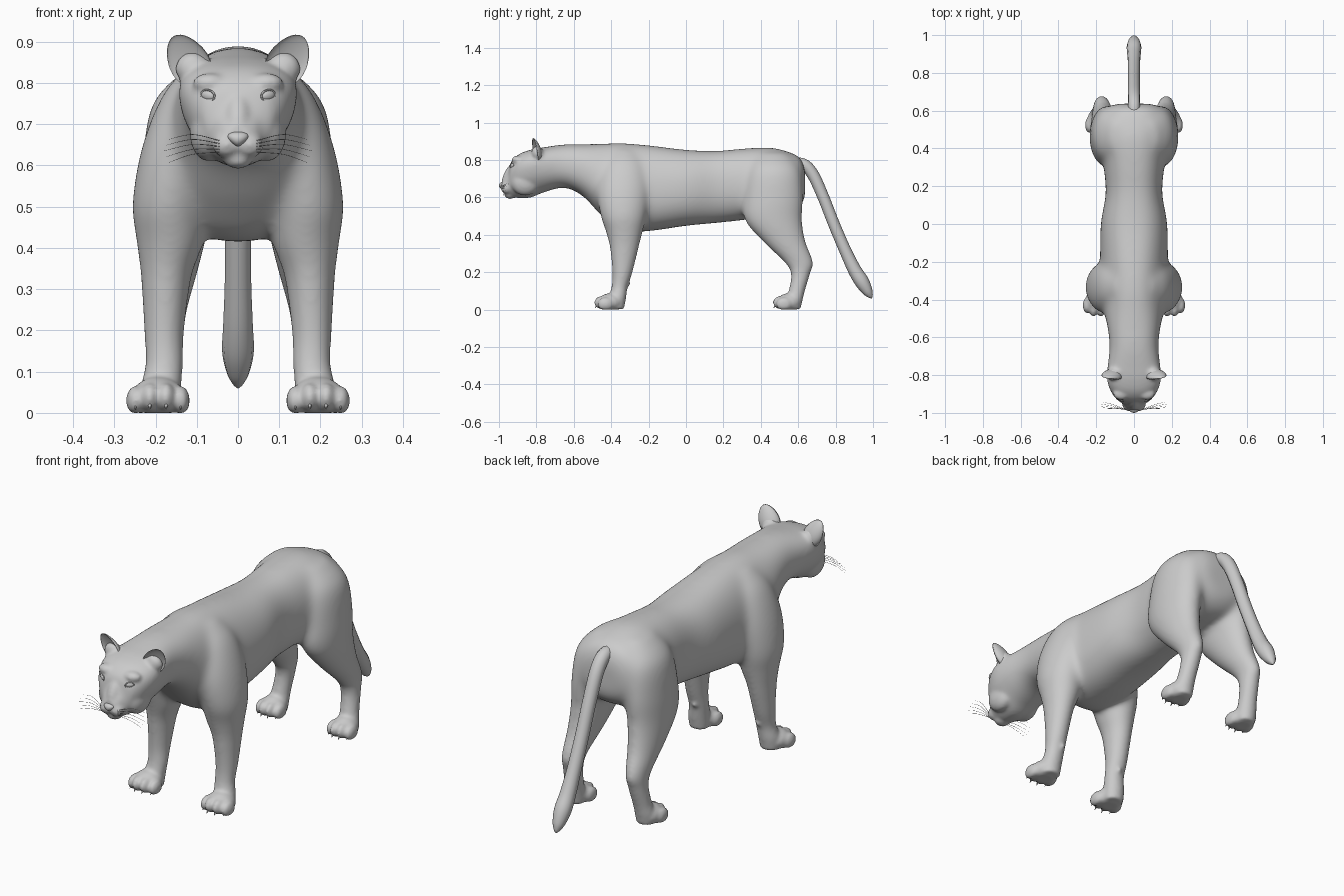
import bpy, bmesh, math
from mathutils import Vector, Matrix

if "Cube" in bpy.data.objects:
    bpy.data.objects.remove(bpy.data.objects["Cube"])


def smooth_rows(rows, steps=5):
    """Catmull-Rom interpolation through rows of numbers."""
    out = []
    for i in range(len(rows) - 1):
        a, b, c, d = (rows[max(0, min(len(rows) - 1, i + j))] for j in (-1, 0, 1, 2))
        for s in range(steps):
            t = s / steps
            out.append([0.5 * (2 * q + (r - p) * t + (2 * p - 5 * q + 4 * r - u) * t * t
                               + (3 * q - p - 3 * r + u) * t ** 3) for p, q, r, u in zip(a, b, c, d)])
    return out + [list(rows[-1])]


def power(v, e):
    return math.copysign(abs(v) ** e, v)


def loft(bm, rows, ring, n=48):
    """Skin closed rings made by ring(row, cos, sin) and cap both ends."""
    loops = []
    for row in smooth_rows(rows):
        loops.append([bm.verts.new(ring(row, math.cos(2 * math.pi * i / n), math.sin(2 * math.pi * i / n)))
                      for i in range(n)])
    for a, b in zip(loops, loops[1:]):
        for i in range(n):
            bm.faces.new((a[i], a[(i + 1) % n], b[(i + 1) % n], b[i]))
    bm.faces.new(loops[0])
    bm.faces.new(loops[-1])


def blob(bm, c, r, rot=Matrix.Identity(4)):
    """Ellipsoid that is flattened where it meets the ground."""
    m = Matrix.Translation(c) @ rot @ Matrix.Diagonal((*r, 1))
    vs = bmesh.ops.create_uvsphere(bm, u_segments=24, v_segments=16, radius=1, matrix=m)["verts"]
    for v in vs:
        v.co.z = max(v.co.z, 0)
    return vs


def finish(name, bm):
    bmesh.ops.recalc_face_normals(bm, faces=bm.faces)
    me = bpy.data.meshes.new(name)
    bm.to_mesh(me)
    bm.free()
    ob = bpy.data.objects.new(name, me)
    bpy.context.collection.objects.link(ob)
    me.shade_smooth()
    return ob


def bake(ob):
    """Apply all modifiers."""
    me = bpy.data.meshes.new_from_object(ob.evaluated_get(bpy.context.evaluated_depsgraph_get()))
    ob.modifiers.clear()
    ob.data = me
    me.shade_smooth()


def tube(name, paths, radius):
    """Curve tubes; each path point is x, y, z, radius factor."""
    cu = bpy.data.curves.new(name, "CURVE")
    cu.dimensions = "3D"
    cu.bevel_depth = radius
    cu.bevel_resolution = 4 if radius > 0.01 else 0
    cu.use_fill_caps = True
    for pts in paths:
        sp = cu.splines.new("POLY")
        pts = smooth_rows(pts, 6)
        sp.points.add(len(pts) - 1)
        for p, q in zip(sp.points, pts):
            p.co, p.radius = (*q[:3], 1), q[3]
        sp.use_smooth = True
    ob = bpy.data.objects.new(name, cu)
    bpy.context.collection.objects.link(ob)


def trunk_ring(r, c, s):
    y, top, bot, w, k = r
    return (w * power(c, 0.85) * (1 + k * s), y, (top + bot) / 2 + (top - bot) / 2 * power(s, 0.9))


# head, neck and torso: y, top z, bottom z, half width, upward widening
TRUNK = [(-.985, .69, .645, .026, 0), (-.972, .708, .63, .043, 0), (-.95, .745, .613, .062, 0),
         (-.932, .795, .603, .086, .22), (-.89, .833, .597, .115, .3), (-.83, .855, .6, .134, .32),
         (-.76, .868, .627, .138, .18), (-.65, .884, .652, .13, 0), (-.55, .885, .605, .14, 0),
         (-.45, .887, .5, .162, -.1), (-.35, .891, .422, .172, -.14), (-.2, .879, .42, .178, -.12),
         (0, .855, .448, .176, -.05), (.16, .849, .463, .15, 0), (.3, .861, .478, .16, -.05),
         (.45, .867, .5, .175, -.05), (.56, .84, .52, .17, 0), (.612, .81, .555, .145, 0),
         (.637, .75, .6, .095, 0)]
# legs: x, y, z, half width, half depth
FRONT = [(.075, -.33, .86, .025, .05), (.108, -.33, .78, .07, .11), (.137, -.335, .65, .095, .142),
         (.165, -.335, .51, .092, .125), (.164, -.33, .42, .083, .1), (.174, -.33, .33, .061, .076),
         (.179, -.34, .2, .048, .053), (.179, -.355, .12, .045, .043), (.187, -.368, .06, .049, .047),
         (.189, -.372, .003, .045, .04)]
HIND = [(.08, .46, .84, .04, .08), (.12, .47, .75, .088, .14), (.14, .467, .6, .092, .16),
        (.15, .467, .48, .085, .155), (.16, .525, .365, .068, .114), (.17, .602, .255, .047, .075),
        (.174, .612, .19, .042, .05), (.182, .592, .1, .042, .043), (.187, .575, .05, .047, .048),
        (.187, .572, .003, .042, .04)]

bm = bmesh.new()
loft(bm, TRUNK, trunk_ring)
claws = bmesh.new()
for side in (-1, 1):
    for rows, px, py, pw in ((FRONT, .194, -.405, .073), (HIND, .19, .55, .065)):
        loft(bm, rows, lambda r, c, s: (side * (r[0] + r[3] * c), r[1] + r[4] * s, r[2]))
        # paw with four toes and claws
        blob(bm, (side * px, py, .038), (pw * .88, .065, .05))
        for i, (dx, dy) in enumerate(((-.75, .014), (-.27, -.004), (.27, -.004), (.75, .014))):
            tx, ty, up = side * (px + dx * pw), py - .04 + dy, .008 * (abs(dx) < .5)
            blob(bm, (tx, ty, .03 + up), (pw * .31, .042, .036))
            bmesh.ops.create_cone(claws, cap_ends=True, segments=8, radius1=.005, radius2=.0005, depth=.016,
                                  matrix=Matrix.Translation((tx, ty - .034, .014))
                                  @ Matrix.Rotation(math.radians(140), 4, "X"))
    # dewclaw pad, muzzle pad, cheek, brow and ear root
    blob(bm, (side * .17, -.312, .14), (.014, .014, .018))
    blob(bm, (side * .028, -.957, .65), (.034, .034, .032))
    blob(bm, (side * .072, -.86, .68), (.045, .075, .07))
    blob(bm, (side * .068, -.90, .80), (.042, .032, .024))
    blob(bm, (side * .11, -.795, .835), (.042, .032, .04))
# nose bridge and chin
blob(bm, (0, -.928, .725), (.036, .042, .085), Matrix.Rotation(math.radians(-32), 4, "X"))
blob(bm, (0, -.94, .614), (.036, .032, .022))

# fuse all fleshy parts into one skin
body = finish("body", bm)
rm = body.modifiers.new("fuse", "REMESH")
rm.mode, rm.voxel_size, rm.use_smooth_shade = "VOXEL", .0075, True
sm = body.modifiers.new("soften", "SMOOTH")
sm.factor, sm.iterations = .5, 8
bake(body)
# blend shoulders and hips into the trunk, leaving head and lower legs crisp
group = body.vertex_groups.new(name="trunk")
for v in body.data.vertices:
    w = min((v.co.z - .3) / .2, (v.co.y + .8) / .15, 1)
    if w > 0:
        group.add([v.index], w, "REPLACE")
sm = body.modifiers.new("blend", "SMOOTH")
sm.factor, sm.iterations, sm.vertex_group = .5, 90, "trunk"
bake(body)
bpy.context.view_layer.update()
finish("claws", claws)


def face_point(x, z):
    """Point on the face seen from the front."""
    hit, p, n, _ = body.ray_cast(Vector((x, -2, z)), Vector((0, 1, 0)))
    return p if hit else Vector((x, -.93, z))


whiskers = []
for side, label in ((-1, "right"), (1, "left")):
    # ear: ball thick at the root and thin at the tip, front pushed in to form a cup
    bm = bmesh.new()
    for v in blob(bm, (0, 0, 1), (.05, .036, .066)):
        v.co.z -= 1
        v.co.y *= 1 - 5 * v.co.z
        v.co.x *= 1 - 2.5 * v.co.z
        if v.co.y < 0:
            v.co.y *= -.4
        v.co.y -= v.co.z * .25
    ear = finish(label + "_ear", bm)
    ear.location = (side * .122, -.808, .855)
    ear.rotation_euler = (0, math.radians(26 * side), math.radians(18 * side))
    # eye with a rim of lid
    p = face_point(side * .073, .77)
    turn = Matrix.Rotation(math.radians(30 * side), 4, "Z") @ Matrix.Rotation(math.radians(-12 * side), 4, "Y")
    bm = bmesh.new()
    blob(bm, p + Vector((0, .003, 0)), (.018, .008, .012), turn)
    finish(label + "_eye", bm)
    lid = []
    for i in range(17):
        a = 2 * math.pi * i / 16
        q = p + turn.to_3x3() @ Vector((.019 * math.cos(a), 0, .0125 * math.sin(a)))
        lid.append((*q, 1))
    tube(label + "_eyelid", [lid], .0025)
    # whiskers fanning out from the muzzle
    for i in range(5):
        z = .632 + .007 * i
        q = face_point(side * .045, z)
        whiskers.append([(*q, 1), (side * .11, q.y - .002 + .007 * i, z + .005 * (i - 1), .8),
                         (side * (.18 - .006 * abs(i - 2)), q.y + .01 * i, z - .018 + .007 * (i - 1), .3)])
tube("whiskers", whiskers, .001)

# nose pad: rounded wedge narrowing downward
bm = bmesh.new()
for v in blob(bm, (0, -.98, .664), (.026, .02, .018)):
    v.co.x *= 1 + (v.co.z - .668) * 24
finish("nose", bm)

# tail with a tuft at the end
tube("tail", [[(0, .57, .785, .9), (0, .63, .775, 1), (0, .68, .72, 1), (0, .735, .6, .97), (0, .79, .46, .97),
               (0, .85, .32, 1.0), (0, .90, .215, 1.12), (0, .94, .15, 1.2), (0, .97, .1, .88),
               (0, .986, .073, .45), (0, .993, .06, .05)]], .032)
